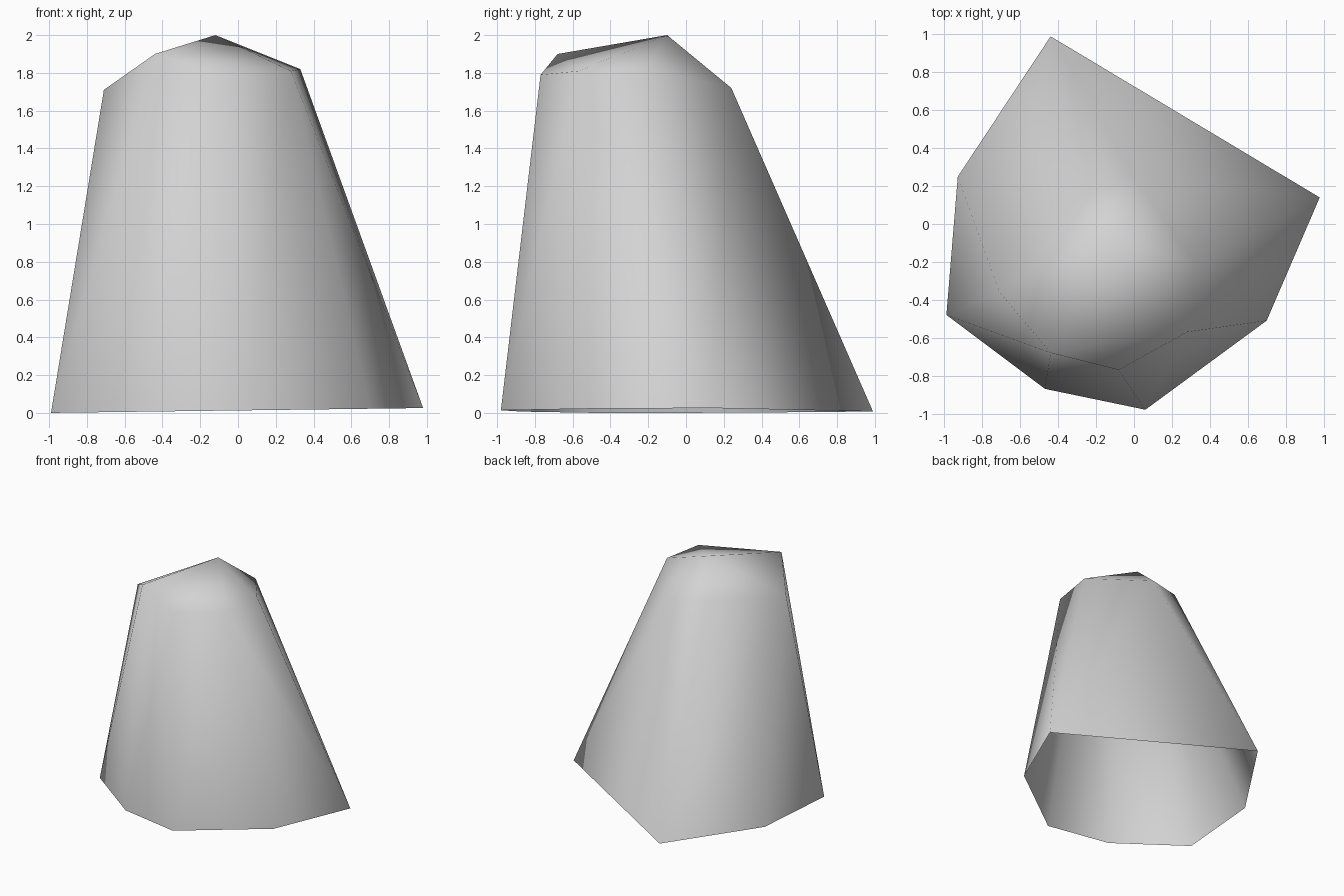
import bpy, bmesh

if "Cube" in bpy.data.objects:
    bpy.data.objects.remove(bpy.data.objects["Cube"])

# Seven-sided footprint, nearly level (slight rise towards +x)
base = [(-0.44, 0.99), (-0.93, 0.25), (-0.99, -0.48), (-0.47, -0.87),
        (0.06, -0.98), (0.70, -0.51), (0.98, 0.14)]
# Irregular shoulder ring and the peak
shoulder = [(-0.30, 0.14, 1.75), (-0.71, -0.36, 1.71), (-0.44, -0.68, 1.90),
            (-0.08, -0.77, 1.79), (0.28, -0.57, 1.81), (0.33, -0.21, 1.82),
            (0.0, 0.24, 1.72)]
peak = (-0.12, -0.10, 2.0)

stone = bpy.data.materials.new("grey_stone")
stone.diffuse_color = (0.65, 0.65, 0.65, 1)
stone.use_nodes = True
stone.node_tree.nodes["Principled BSDF"].inputs["Base Color"].default_value = stone.diffuse_color

# Wrap the points in a convex skin
bm = bmesh.new()
for x, y in base:
    bm.verts.new((x, y, 0.013 + 0.013 * x))
for p in shoulder + [peak]:
    bm.verts.new(p)
bmesh.ops.convex_hull(bm, input=bm.verts[:])
bmesh.ops.recalc_face_normals(bm, faces=bm.faces[:])

# Leave the underside open
under = [f for f in bm.faces if all(v.co.z < 0.1 for v in f.verts)]
bmesh.ops.delete(bm, geom=under, context='FACES')
for f in bm.faces:
    f.smooth = True

mesh = bpy.data.meshes.new("rock")
bm.to_mesh(mesh)
bm.free()
mesh.materials.append(stone)
rock = bpy.data.objects.new("rock", mesh)
bpy.context.collection.objects.link(rock)
